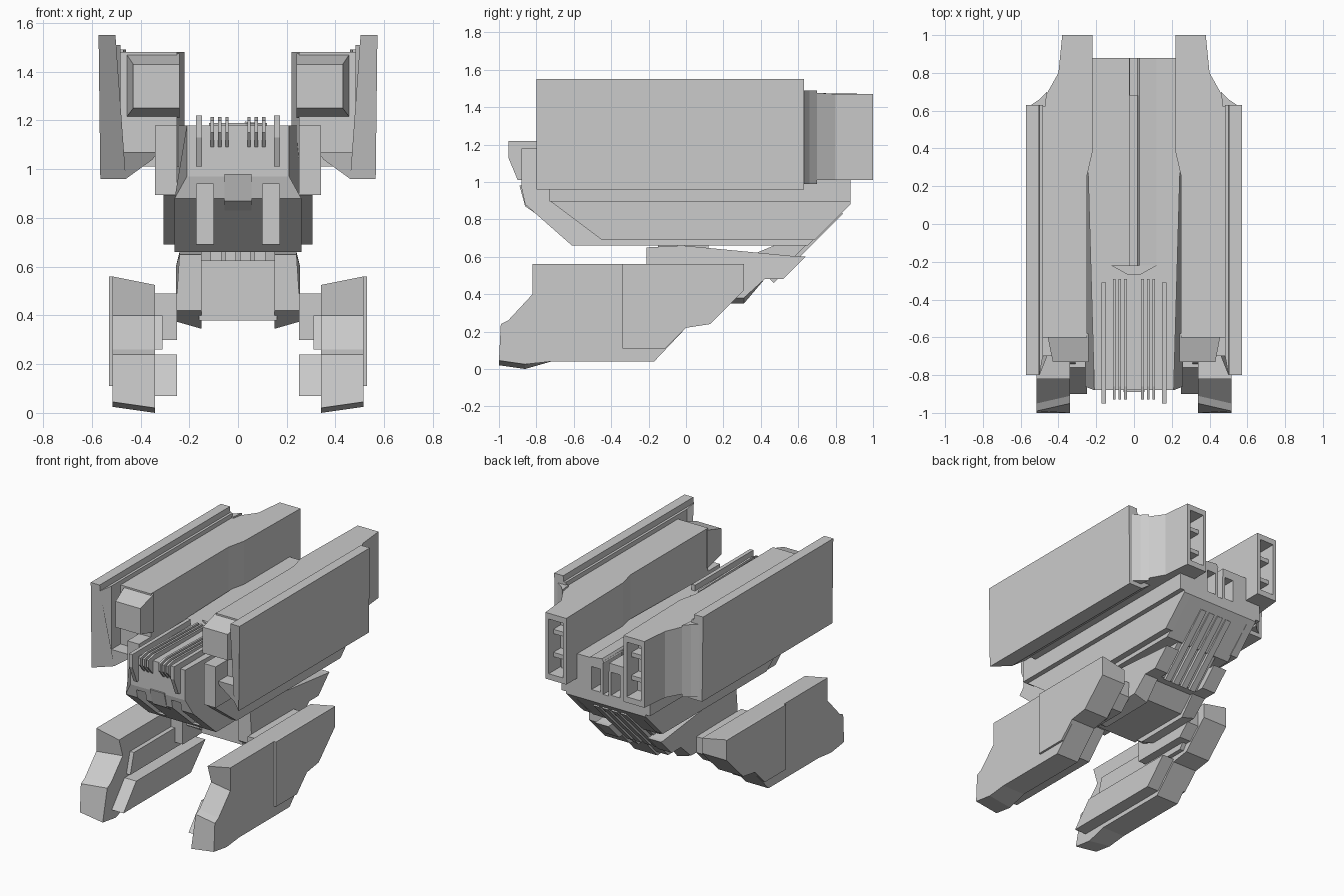
import bpy, bmesh
from mathutils import Vector


def prism(name, pts, a, b, axis='x', mirror=False):
    """Extrude a 2D profile along an axis: x -> (y,z), y -> (x,z), z -> (x,y)."""
    place = {'x': lambda p, t: (t, p[0], p[1]),
             'y': lambda p, t: (p[0], t, p[1]),
             'z': lambda p, t: (p[0], p[1], t)}[axis]
    bm = bmesh.new()
    lo = [bm.verts.new(place(p, a)) for p in pts]
    hi = [bm.verts.new(place(p, b)) for p in pts]
    n = len(pts)
    bm.faces.new(lo)
    bm.faces.new(hi)
    for i in range(n):
        j = (i + 1) % n
        bm.faces.new((lo[i], lo[j], hi[j], hi[i]))
    bmesh.ops.recalc_face_normals(bm, faces=bm.faces)
    me = bpy.data.meshes.new(name)
    bm.to_mesh(me)
    bm.free()
    ob = bpy.data.objects.new(name, me)
    bpy.context.collection.objects.link(ob)
    if mirror:
        ob.modifiers.new("mirror", 'MIRROR')
    return ob


def box(name, x0, x1, y0, y1, z0, z1, mirror=False):
    return prism(name, [(y0, z0), (y1, z0), (y1, z1), (y0, z1)], x0, x1, 'x', mirror)


def cut(ob, cutter):
    mod = ob.modifiers.new("cut", 'BOOLEAN')
    mod.operation = 'DIFFERENCE'
    mod.solver = 'EXACT'
    mod.object = cutter
    cutter.hide_render = True
    cutter.display_type = 'WIRE'
    bpy.context.view_layer.objects.active = ob
    for m in list(ob.modifiers):
        bpy.ops.object.modifier_apply(modifier=m.name)
    bpy.data.objects.remove(cutter, do_unlink=True)


def shift(ob, test, delta):
    for v in ob.data.vertices:
        if test(v.co):
            v.co += Vector(delta)


# Central hull with sloping chin and tail
hull = prism("hull", [(-0.88, 1.18), (-0.88, 0.97), (-0.86, 0.88), (-0.61, 0.66),
                      (0.65, 0.66), (0.88, 0.88), (0.88, 1.18)], -0.26, 0.26)
shift(hull, lambda c: c.y < -0.7 and c.z > 1.1, (0, 0, 0))
for v in hull.data.vertices:
    if v.co.y < -0.85 and v.co.z > 0.9:
        v.co.x *= 0.21 / 0.26
cut(hull, box("chin_cutter", 0.10, 0.17, -1.0, -0.62, 0.69, 0.94, True))
cut(hull, box("spine_cutter", -0.025, 0.015, -0.24, 1.0, 1.12, 1.3))
cut(hull, box("tail_port_cutter", 0.04, 0.11, 0.72, 1.0, 0.96, 1.12, True))
cut(hull, box("tail_slot_cutter", -0.02, 0.02, 0.68, 1.0, 0.95, 1.3))

# Hull shoulders and lower side panels
box("hull_shoulder", 0.25, 0.34, -0.73, 0.88, 0.895, 1.18, True)
prism("hull_side_panel", [(-0.73, 0.9), (-0.45, 0.69), (0.69, 0.69), (0.88, 0.88),
                          (0.88, 0.9)], 0.25, 0.305, 'x', True)

# Brow between the chin openings
prism("brow", [(-0.89, 0.98), (-0.86, 0.87), (-0.76, 0.80), (-0.76, 0.98)],
      -0.055, 0.055)

# Spine ridge and its flared front end
prism("spine_ridge", [(0.015, 1.17), (0.12, 1.17), (0.12, 1.185), (0.03, 1.195)],
      -0.22, 0.88, 'y')
prism("spine_flare", [(-0.12, -0.22), (-0.03, -0.27), (0.03, -0.27), (0.12, -0.22)],
      1.17, 1.19, 'z')

# Cooling fins on the nose
for i, x in enumerate((0.045, 0.075, 0.105)):
    prism(f"nose_fin_{i}", [(-0.29, 1.17), (-0.29, 1.20), (-0.86, 1.215), (-0.93, 1.20),
                            (-0.93, 1.15), (-0.88, 1.09), (-0.86, 1.09), (-0.86, 1.17)],
          x - 0.007, x + 0.007, 'x', True)
prism("nose_bar", [(-0.31, 1.17), (-0.31, 1.22), (-0.95, 1.22), (-0.95, 1.13),
                   (-0.90, 1.01), (-0.86, 1.01), (-0.86, 1.17)], 0.147, 0.173, 'x', True)

# Upper side pods, hollow at the rear
pod = prism("upper_pod", [(0.25, -0.6), (0.25, 0.25), (0.22, 0.38), (0.22, 1.0), (0.38, 1.0),
                          (0.40, 0.80), (0.49, 0.64), (0.49, -0.6)], 1.01, 1.47, 'z', True)
shift(pod, lambda c: c.y < 0.7 and c.z > 1.4, (0, 0, 0.01))
cut(pod, box("pod_port_cutter", 0.245, 0.355, 0.87, 1.1, 1.05, 1.43, True))
for z in (1.15, 1.31):
    box("pod_port_rib", 0.24, 0.36, 0.87, 0.95, z, z + 0.03, True)

# Tapered muzzle at the front of each pod
muzzle = box("pod_muzzle", 0.24, 0.46, -0.73, -0.58, 1.21, 1.475, True)
shift(muzzle, lambda c: c.y < -0.7 and c.z > 1.4, (0, 0, -0.045))
shift(muzzle, lambda c: c.y < -0.7 and c.z < 1.3, (0, 0, 0.04))
shift(muzzle, lambda c: c.y < -0.7 and c.x > 0.4, (-0.03, 0, 0))

# Long outer armour plates with stepped top rail and lower ledge
plate = prism("outer_plate", [(0.565, 0.96), (0.572, 1.55), (0.503, 1.55), (0.50, 1.51),
                              (0.483, 1.51), (0.483, 1.07), (0.33, 1.07), (0.35, 1.04),
                              (0.46, 0.96)], -0.80, 0.63, 'y', True)
shift(plate, lambda c: c.y < 0 and c.x < 0.49, (0, 0.1, 0))
prism("plate_rear_gusset", [(0.47, 0.62), (0.56, 0.62), (0.50, 0.66), (0.46, 0.70)],
      0.99, 1.49, 'z', True)

# Lower legs with sloped heel and toe
leg = prism("lower_leg", [(-1.0, 0.02), (-0.99, 0.24), (-0.95, 0.26), (-0.82, 0.40),
                          (-0.82, 0.56), (0.31, 0.56), (0.31, 0.42), (0.13, 0.24),
                          (0.0, 0.22), (-0.17, 0.04), (-0.72, 0.04), (-0.86, 0.0)],
            0.34, 0.515, 'x', True)
shift(leg, lambda c: c.x < 0.4 and c.z > 0.5, (0, 0, -0.035))
shift(leg, lambda c: c.x > 0.4 and c.z < 0.03, (0, 0, 0.025))
shift(leg, lambda c: c.x < 0.4 and 0.2 < c.z < 0.45 and c.y < -0.8, (0, 0.04, 0))
prism("leg_outer_panel", [(-0.34, 0.56), (0.31, 0.56), (0.31, 0.42), (0.13, 0.24),
                          (0.0, 0.22), (-0.11, 0.11), (-0.34, 0.11)], 0.51, 0.53, 'x', True)

# Inner leg rails and the arms joining legs to the pelvis
prism("leg_inner_rail", [(-0.90, 0.07), (-0.76, 0.24), (0.0, 0.24), (-0.16, 0.07)],
      0.25, 0.345, 'x', True)
prism("leg_inner_block", [(-0.74, 0.26), (-0.70, 0.40), (0.2, 0.40), (0.1, 0.26)],
      0.31, 0.345, 'x', True)
prism("hip_arm", [(-0.25, 0.30), (-0.25, 0.49), (0.25, 0.49), (0.25, 0.38), (0.17, 0.30)],
      0.25, 0.345, 'x', True)

# Pelvis: core, side blocks and neck
prism("pelvis_core", [(-0.18, 0.38), (-0.18, 0.625), (0.35, 0.61), (0.52, 0.68),
                      (0.68, 0.70), (0.46, 0.48), (0.40, 0.48), (0.30, 0.38)], -0.16, 0.16)
side = prism("pelvis_side", [(-0.21, 0.42), (-0.21, 0.65), (-0.02, 0.66), (0.61, 0.60),
                             (0.64, 0.60), (0.52, 0.48), (0.42, 0.48), (0.31, 0.35),
                             (-0.10, 0.345)], 0.15, 0.255, 'x', True)
shift(side, lambda c: c.x > 0.2 and c.z < 0.4, (0, 0, 0.03))
shift(side, lambda c: c.x > 0.2 and c.z > 0.62, (-0.015, 0, 0))
for x in (0.03, 0.09):
    box("neck_post", x - 0.022, x + 0.022, -0.15, 0.12, 0.6, 0.68, True)

# Ribs on the sloping underside of the tail
for x in (0.035, 0.105):
    prism("tail_rib", [(0.47, 0.46), (0.84, 0.83), (0.80, 0.87), (0.43, 0.50)],
          x - 0.022, x + 0.022, 'x', True)
